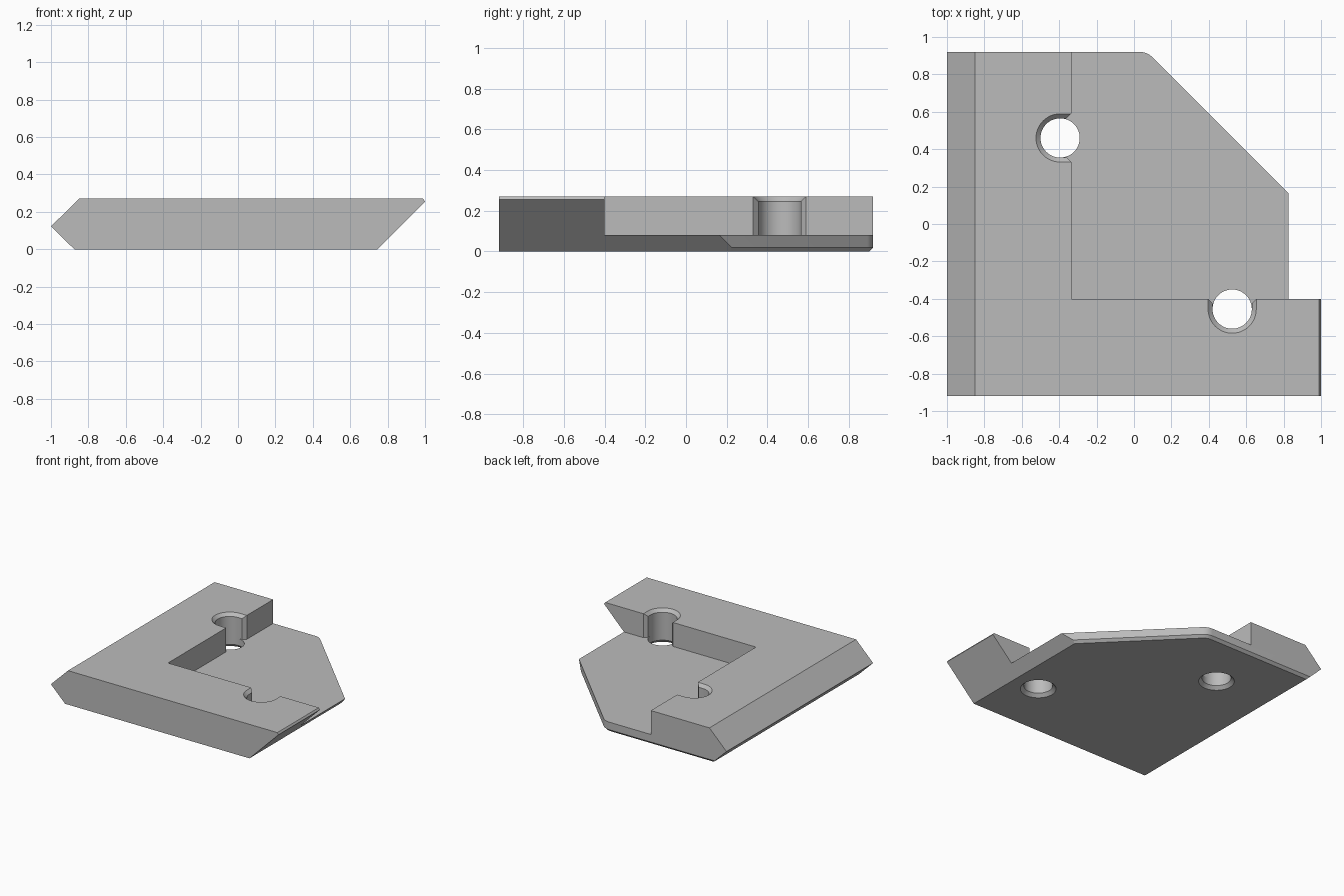
import bpy, bmesh
from math import sin, cos, pi, radians

if "Cube" in bpy.data.objects:
    bpy.data.objects.remove(bpy.data.objects["Cube"])

FLOOR, TOP = 0.08, 0.27
HOLE, RIM = 0.105, 0.13
WALL_X, WALL_Y = -0.335, -0.4
BACK = 0.92
HOLES = [(-0.395, 0.46), (0.525, -0.455)]


def arc(cx, cy, r, start, end, n):
    return [(cx + r * cos(start + (end - start) * i / n),
             cy + r * sin(start + (end - start) * i / n)) for i in range(n + 1)]


def loft(name, rings):
    """Solid skinned through closed rings of 3D points, capped at both ends."""
    bm = bmesh.new()
    loops = [[bm.verts.new(p) for p in ring] for ring in rings]
    n = len(loops[0])
    for a, b in zip(loops, loops[1:]):
        for i in range(n):
            j = (i + 1) % n
            bm.faces.new((a[i], a[j], b[j], b[i]))
    bm.faces.new(loops[0][::-1])
    bm.faces.new(loops[-1])
    bmesh.ops.recalc_face_normals(bm, faces=bm.faces)
    mesh = bpy.data.meshes.new(name)
    bm.to_mesh(mesh)
    bm.free()
    obj = bpy.data.objects.new(name, mesh)
    bpy.context.collection.objects.link(obj)
    return obj


def at_height(points, z):
    return [(x, y, z) for x, y in points]


def carve(target, cutter, operation):
    mod = target.modifiers.new(cutter.name, 'BOOLEAN')
    mod.operation, mod.solver, mod.object = operation, 'EXACT', cutter
    bpy.context.view_layer.objects.active = target
    bpy.ops.object.modifier_apply(modifier=mod.name)
    bpy.data.objects.remove(cutter)


# Main bar: side profile with bevelled ends, run front to back
profile = [(-0.875, 0), (0.745, 0), (1, 0.255), (0.99, TOP), (-0.85, TOP), (-1, 0.122)]
bracket = loft("corner_bracket", [[(x, y, z) for x, z in profile] for y in (-BACK, 1.1)])


# Plan shape: straight back, rounded corner, diagonal edge, chamfered underneath
def plan(inset):
    diagonal = 0.99 - inset * 2 ** 0.5
    corner = arc(0.029, BACK - 0.1, 0.1 - inset, pi / 4, pi / 2, 8)
    return [(-2, -1.2), (diagonal + 1.2, -1.2)] + corner + [(-2, BACK - inset)]


carve(bracket, loft("plan_shape", [at_height(plan(d), z) for z, d in
                                   ((-0.02, 0.04), (0.02, 0), (0.5, 0))]), 'INTERSECT')


# Pocket walls with a flared keyhole notch at each screw
def notch(centre, u, reach, r):
    v = (-u[1], u[0])
    local = [(reach, RIM), (reach - RIM + r, r)]
    local += arc(0, 0, r, pi / 2, 3 * pi / 2, 24)
    local += [(reach - RIM + r, -r), (reach, -RIM)]
    return [(centre[0] + a * u[0] + b * v[0], centre[1] + a * u[1] + b * v[1])
            for a, b in local]


def pocket(r):
    first, second = HOLES
    return ([(WALL_X, 2)] + notch(first, (1, 0), WALL_X - first[0], r)
            + [(WALL_X, WALL_Y)] + notch(second, (0, 1), WALL_Y - second[1], r)
            + [(2, WALL_Y), (2, 2)])


carve(bracket, loft("pocket", [at_height(pocket(r), z) for z, r in
                               ((FLOOR, HOLE), (TOP - 0.024, HOLE),
                                (TOP, RIM - 0.001), (0.4, RIM - 0.001))]), 'DIFFERENCE')

# Screw holes, countersunk underneath
for x, y in HOLES:
    carve(bracket, loft("screw_hole", [at_height(arc(x, y, r, 0, 2 * pi, 48)[:-1], z) for z, r in
                                       ((-0.02, 0.15), (0.025, HOLE), (0.1, HOLE))]), 'DIFFERENCE')

# Grey finish
grey = bpy.data.materials.new("grey")
grey.use_nodes = True
colour = (0.5, 0.5, 0.5, 1)
grey.diffuse_color = colour
grey.node_tree.nodes["Principled BSDF"].inputs["Base Color"].default_value = colour
bracket.data.materials.clear()
bracket.data.materials.append(grey)

bpy.ops.object.select_all(action='DESELECT')
bracket.select_set(True)
bpy.context.view_layer.objects.active = bracket
bpy.ops.object.shade_smooth_by_angle(angle=radians(25))
